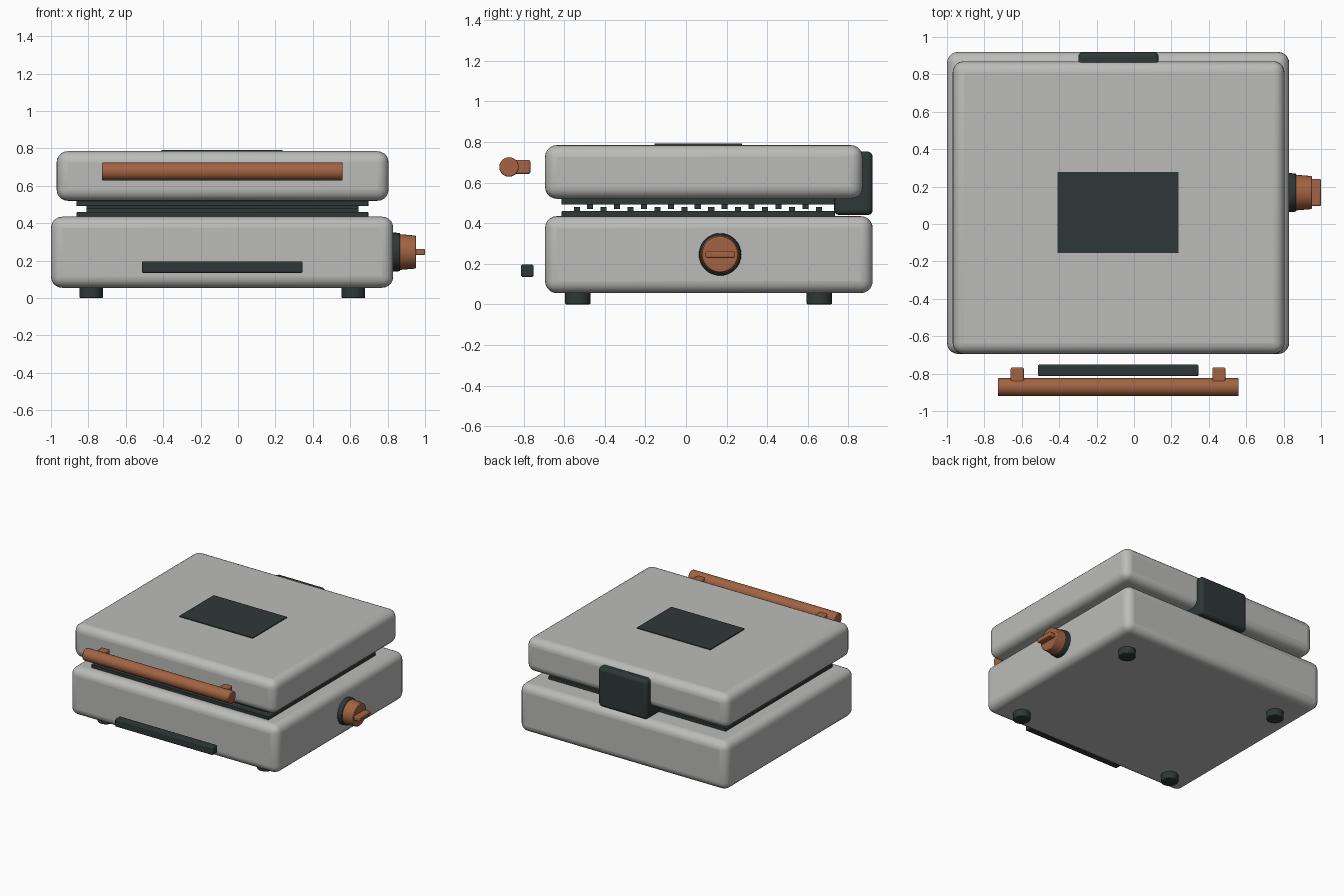
import bpy, math
from mathutils import Vector

if "Cube" in bpy.data.objects:
    bpy.data.objects.remove(bpy.data.objects["Cube"])


def material(name, rgb):
    m = bpy.data.materials.new(name)
    m.diffuse_color = (*rgb, 1)
    m.use_nodes = True
    m.node_tree.nodes["Principled BSDF"].inputs["Base Color"].default_value = m.diffuse_color
    return m


STEEL = material("brushed_steel_grey", (0.50, 0.50, 0.49))
DARK = material("dark_green_grey", (0.028, 0.040, 0.038))
COPPER = material("copper_brown", (0.36, 0.125, 0.055))


def finish(ob, name, mat, bevel=0, segments=2):
    """Name, colour, round the edges and smooth a part."""
    ob.name = name
    ob.data.materials.append(mat)
    if bevel:
        mod = ob.modifiers.new("rounding", 'BEVEL')
        mod.width, mod.segments = bevel, segments
        mod.limit_method = 'ANGLE'
        mod.angle_limit = math.radians(40)
    bpy.ops.object.shade_smooth_by_angle(angle=math.radians(35))
    return ob


def box(name, mat, lo, hi, bevel=0, segments=2):
    """Box between two opposite corners."""
    lo, hi = Vector(lo), Vector(hi)
    bpy.ops.mesh.primitive_cube_add(size=1, location=(lo + hi) / 2)
    ob = bpy.context.object
    ob.scale = hi - lo
    bpy.ops.object.transform_apply(location=False, rotation=False, scale=True)
    return finish(ob, name, mat, bevel, segments)


def rod(name, mat, start, end, r1, r2=None, bevel=0, sides=32):
    """Cylinder or cone frustum between two points."""
    start, end = Vector(start), Vector(end)
    axis = end - start
    bpy.ops.mesh.primitive_cone_add(
        vertices=sides, radius1=r1, radius2=r1 if r2 is None else r2,
        depth=axis.length, location=(start + end) / 2,
        rotation=axis.to_track_quat('Z', 'Y').to_euler())
    return finish(bpy.context.object, name, mat, bevel)


# Rounded lower body and lid
box("base", STEEL, (-1.0, -0.695, 0.055), (0.83, 0.92, 0.435), 0.06, 5)
box("lid", STEEL, (-0.97, -0.695, 0.52), (0.805, 0.87, 0.785), 0.06, 5)

# Dark panel on the lid
box("lid_panel", DARK, (-0.408, -0.155, 0.78), (0.238, 0.277, 0.792))

# Cooking plates with interleaved ridges
box("lower_plate", DARK, (-0.863, -0.613, 0.43), (0.697, 0.735, 0.46), 0.004)
box("upper_plate", DARK, (-0.863, -0.613, 0.491), (0.697, 0.735, 0.525), 0.004)
PITCH = 0.1325
for i in range(10):
    y = -0.538 + PITCH * i
    box("lower_ridge", DARK, (-0.81, y - 0.015, 0.455), (0.644, y + 0.015, 0.479))
for i in range(9):
    y = -0.472 + PITCH * i
    box("upper_ridge", DARK, (-0.81, y - 0.015, 0.471), (0.644, y + 0.015, 0.495))

# Rear hinge block
box("hinge", DARK, (-0.298, 0.73, 0.44), (0.132, 0.92, 0.753), 0.025, 3)

# Lid handle with its two mounts
rod("handle", COPPER, (-0.728, -0.872, 0.677), (0.56, -0.872, 0.677), 0.048, bevel=0.006)
for x in (-0.624, 0.454):
    box("handle_mount", COPPER, (x - 0.035, -0.86, 0.643), (x + 0.035, -0.767, 0.712), 0.008)

# Front bar of the drip tray
box("drip_tray_bar", DARK, (-0.514, -0.813, 0.135), (0.345, -0.752, 0.196), 0.007)

# Side dial: skirt, tapered knob and grip
KY, KZ = 0.168, 0.246
rod("dial_skirt", DARK, (0.82, KY, KZ), (0.867, KY, KZ), 0.105, 0.102, bevel=0.005)
rod("dial_knob", COPPER, (0.86, KY, KZ), (0.952, KY, KZ), 0.096, 0.088, bevel=0.006)
box("dial_grip", COPPER, (0.94, KY - 0.072, KZ - 0.017), (1.0, KY + 0.072, KZ + 0.017), 0.007)

# Feet
for x in (-0.785, 0.617):
    for y in (-0.533, 0.657):
        rod("foot", DARK, (x, y, 0), (x, y, 0.07), 0.063, bevel=0.006)
